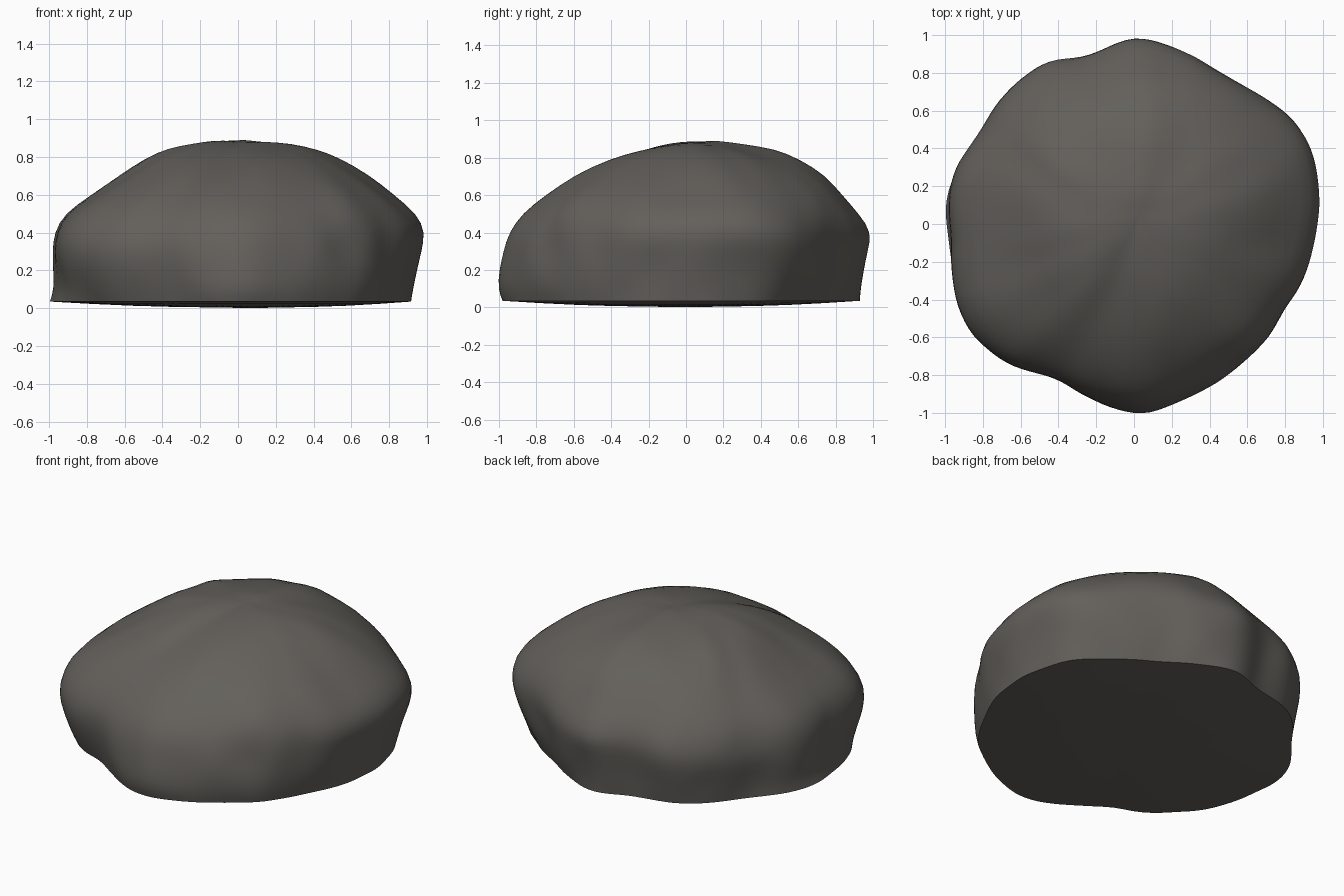
import bpy, bmesh, math
from mathutils import Vector, noise

cube = bpy.data.objects.get("Cube")
if cube:
    bpy.data.objects.remove(cube)

SEGMENTS = 72
BASE_Z = 0.035

# Plan outline: radius every 15 degrees, counter-clockwise from +x
OUTLINE = [0.99, 1.02, 1.02, 0.97, 0.94, 0.97, 1.01, 0.95, 0.98, 0.98, 0.96, 1.0,
           0.99, 1.01, 1.04, 1.02, 0.95, 0.96, 1.0, 0.97, 0.95, 0.95, 0.94, 0.96]

# Side profiles: height, then reach every 45 degrees from +x
PROFILE = [
    (BASE_Z, 0.92, 0.89, 0.92, 0.95, 1.00, 0.91, 0.98, 0.96),
    (0.10, 0.93, 0.92, 0.93, 0.96, 0.98, 0.94, 1.00, 0.98),
    (0.20, 0.95, 0.96, 0.95, 0.98, 0.98, 0.98, 1.00, 1.00),
    (0.30, 0.97, 0.99, 0.97, 1.00, 0.99, 1.00, 0.98, 1.00),
    (0.40, 0.99, 1.00, 0.99, 0.98, 0.98, 0.98, 0.95, 0.98),
    (0.50, 0.94, 0.97, 0.93, 0.92, 0.93, 0.91, 0.87, 0.91),
    (0.60, 0.82, 0.88, 0.83, 0.82, 0.79, 0.78, 0.75, 0.80),
    (0.70, 0.68, 0.74, 0.75, 0.70, 0.62, 0.61, 0.60, 0.64),
    (0.79, 0.51, 0.57, 0.61, 0.55, 0.48, 0.44, 0.41, 0.46),
    (0.84, 0.41, 0.44, 0.47, 0.42, 0.37, 0.30, 0.24, 0.32),
    (0.87, 0.28, 0.30, 0.31, 0.28, 0.24, 0.18, 0.12, 0.20),
    (0.885, 0.12, 0.14, 0.15, 0.13, 0.12, 0.08, 0.05, 0.08),
]

# Hollows and swellings: centre, size, depth (negative swells outward)
DENTS = [
    ((0.28, -0.85, 0.27), 0.17, 0.03),
    ((0.55, -0.71, 0.31), 0.18, 0.06),
    ((0.76, -0.48, 0.36), 0.16, 0.03),
    ((0.50, -0.52, 0.52), 0.20, -0.02),
    ((0.68, 0.52, 0.45), 0.20, 0.03),
    ((-0.10, -0.42, 0.79), 0.20, 0.02),
    ((-0.40, -0.78, 0.20), 0.18, 0.02),
    ((0.10, -0.10, 0.88), 0.20, 0.015),
]


def catmull(values, position):
    """Smooth periodic curve through the given values."""
    i, t = int(position), position % 1
    a, b, c, d = (values[(i + k) % len(values)] for k in (-1, 0, 1, 2))
    return b + 0.5 * t * (c - a + t * (2 * a - 5 * b + 4 * c - d + t * (3 * (b - c) + d - a)))


def surface_point(turn, row):
    """Point on the stone before its surface is roughened."""
    angle = turn * math.tau
    z, reach = row[0], row[1:]
    # The outline irregularity fades out towards the crown
    fade = min(1, max(0, (z - 0.4) / 0.4))
    outline = catmull(OUTLINE, turn * len(OUTLINE)) * (1 - fade) + fade
    radius = catmull(reach, turn * len(reach)) * outline
    return Vector((radius * math.cos(angle), radius * math.sin(angle), z))


def weather(p):
    """Press in the hollows and add gentle lumps."""
    outward = Vector((p.x, p.y, (p.z - 0.3) * 1.5)).normalized()
    shift = 0.015 * noise.noise(p * 3.2) + 0.014 * noise.noise(p * 6)
    for centre, size, depth in DENTS:
        shift -= depth * math.exp(-((p - Vector(centre)).length / size) ** 2 * 2)
    return p + outward * shift


def bridge(bm, low, high):
    """Join two rings with quads."""
    for s in range(SEGMENTS):
        n = (s + 1) % SEGMENTS
        bm.faces.new((low[s], low[n], high[n], high[s]))


# Stone body
bm = bmesh.new()
rings = []
for row in PROFILE:
    ring = []
    for s in range(SEGMENTS):
        p = weather(surface_point(s / SEGMENTS, row))
        if row[0] == BASE_Z:
            p.z = BASE_Z
        ring.append(bm.verts.new(p))
    rings.append(ring)
rim, top = rings[0], rings[-1]

# Shallow convex underside
belly = [bm.verts.new((v.co.x * 0.6 + 0.03, v.co.y * 0.6, 0.01)) for v in rim]
rings.insert(0, belly)
for low, high in zip(rings, rings[1:]):
    bridge(bm, low, high)

# Crown and keel close the two ends
crown = bm.verts.new((0.03, 0.05, 0.88))
keel = bm.verts.new((0.08, 0, 0))
for s in range(SEGMENTS):
    n = (s + 1) % SEGMENTS
    bm.faces.new((top[s], top[n], crown))
    bm.faces.new((belly[n], belly[s], keel))

# Keep the cut rim crisp
crease = bm.edges.layers.float.new("crease_edge")
for s in range(SEGMENTS):
    bm.edges.get((rim[s], rim[(s + 1) % SEGMENTS]))[crease] = 1.0
bmesh.ops.recalc_face_normals(bm, faces=bm.faces)

mesh = bpy.data.meshes.new("boulder")
bm.to_mesh(mesh)
bm.free()
boulder = bpy.data.objects.new("boulder", mesh)
bpy.context.collection.objects.link(boulder)

# Stone colour
stone = bpy.data.materials.new("dark warm grey stone")
stone.use_nodes = True
colour = (0.125, 0.117, 0.105, 1)
stone.diffuse_color = colour
shader = stone.node_tree.nodes["Principled BSDF"]
shader.inputs["Base Color"].default_value = colour
shader.inputs["Roughness"].default_value = 0.9
mesh.materials.append(stone)

# Smooth surface with a sharp rim
smooth = boulder.modifiers.new("smooth", "SUBSURF")
smooth.levels = smooth.render_levels = 1
bpy.ops.object.select_all(action="DESELECT")
boulder.select_set(True)
bpy.context.view_layer.objects.active = boulder
bpy.ops.object.modifier_apply(modifier=smooth.name)
bpy.ops.object.shade_smooth_by_angle(angle=math.radians(45))
